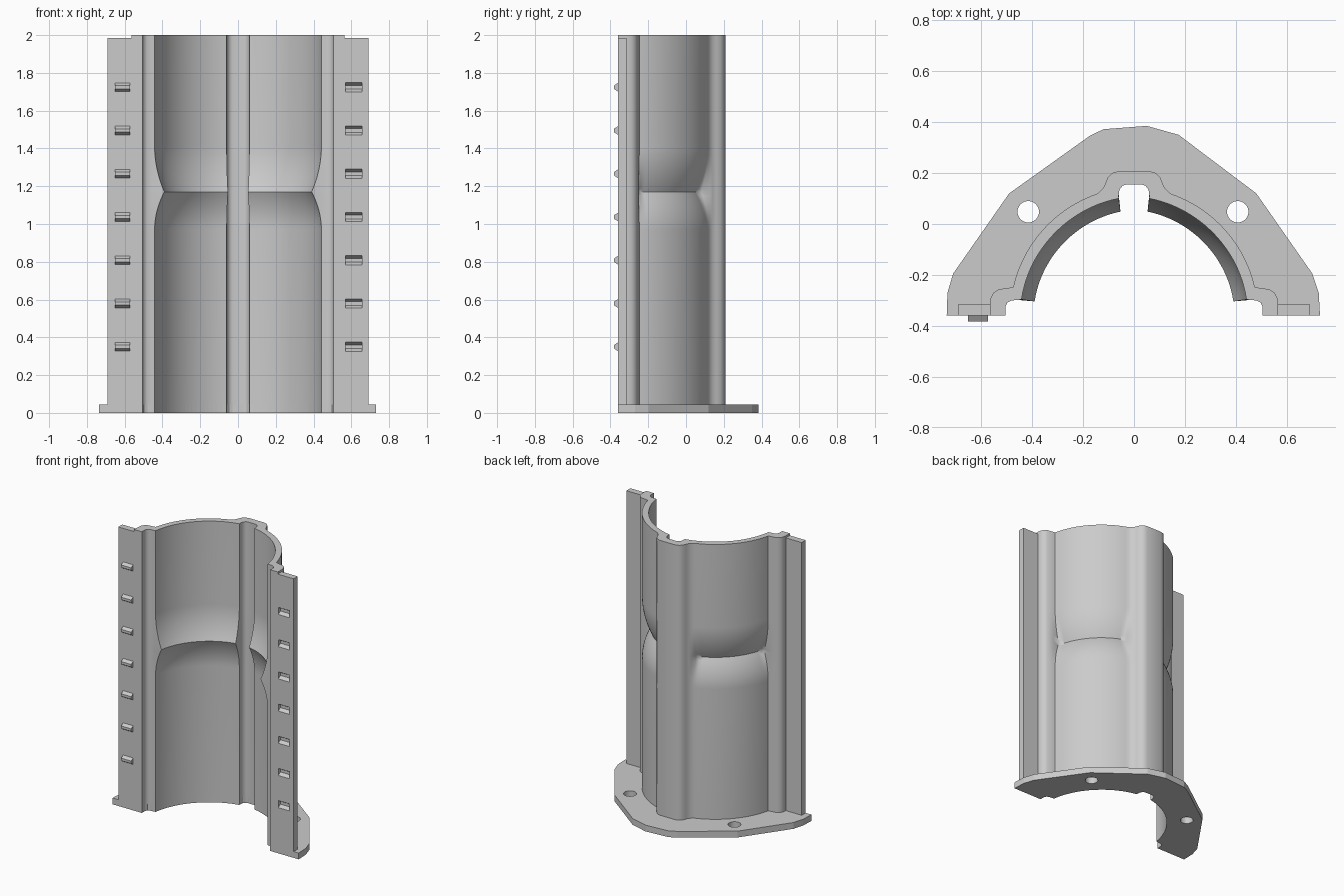
import bpy, bmesh, math

cube = bpy.data.objects.get("Cube")
if cube:
    bpy.data.objects.remove(cube, do_unlink=True)

GREY = (0.6, 0.6, 0.6, 1)
grey = bpy.data.materials.new("light grey")
grey.use_nodes = True
grey.diffuse_color = GREY
grey.node_tree.nodes["Principled BSDF"].inputs["Base Color"].default_value = GREY

FRONT, PLATE_TOP, TOP, WAIST = -0.36, 0.045, 2.0, 1.17


def finish(name, bm):
    bmesh.ops.recalc_face_normals(bm, faces=bm.faces)
    mesh = bpy.data.meshes.new(name)
    bm.to_mesh(mesh)
    bm.free()
    mesh.materials.append(grey)
    obj = bpy.data.objects.new(name, mesh)
    bpy.context.collection.objects.link(obj)
    return obj


def skin(name, rings):
    """Closed solid through a stack of equal rings."""
    bm = bmesh.new()
    loops = [[bm.verts.new(p) for p in ring] for ring in rings]
    n = len(loops[0])
    for a, b in zip(loops, loops[1:]):
        for i in range(n):
            j = (i + 1) % n
            bm.faces.new((a[i], a[j], b[j], b[i]))
    bm.faces.new(loops[0])
    bm.faces.new(loops[-1])
    return finish(name, bm)


def prism(name, outline, z0, z1):
    return skin(name, [[(x, y, z) for x, y in outline] for z in (z0, z1)])


def cut(target, cutter):
    cutter.hide_render = True
    mod = target.modifiers.new("cut", 'BOOLEAN')
    mod.operation = 'DIFFERENCE'
    mod.solver = 'EXACT'
    mod.object = cutter
    bpy.context.view_layer.objects.active = target
    bpy.ops.object.modifier_apply(modifier=mod.name)
    bpy.data.objects.remove(cutter, do_unlink=True)


def arc(a0, a1, r0, r1, dip, depth, ramp, steps=24):
    """Flattened arc; each point carries its waist depth, eased over ramp points at the ends."""
    pts = []
    for i in range(steps + 1):
        s = i / steps
        a = math.radians(a0 + (a1 - a0) * s)
        r = r0 + (r1 - r0) * s - dip * math.sin(math.pi * s)
        ease = min(1, (i + 1) / ramp, (steps + 1 - i) / ramp)
        pts.append((r * math.cos(a), FRONT + r * math.sin(a), depth * ease))
    return pts


def fixed(*pts):
    return [(x, y, 0) for x, y in pts]


def mirrored(half):
    """Full left-to-right run from a half that starts on the centre line."""
    return [(-x, y, d) for x, y, d in reversed(half[1:])] + half


# Shell section, from the rear rib round to the front lip
outer = mirrored(
    fixed((0, .208), (.06, .208), (.085, .2), (.103, .182), (.112, .16), (.12, .142), (.133, .128))
    + arc(73, 13.4, .5, .487, .002, .058, 1.5)
    + fixed((.487, -.25), (.53, -.256), (.552, -.27), (.562, -.29), (.565, -.315), (.565, FRONT)))
inner = mirrored(
    fixed((0, .155), (.03, .155), (.045, .15), (.057, .135), (.06, .115))
    + arc(82.6, 8.2, .464, .446, .006, .052, 1)
    + fixed((.455, -.298), (.48, -.3), (.497, -.308), (.505, -.325), (.505, FRONT)))
section = outer + inner[::-1]


def shell_ring(z):
    t = min(1, (z - WAIST) / .24 if z > WAIST else (WAIST - z) / .2)
    ring = []
    for x, y, depth in section:
        k = 1 - depth * (1 - t) ** 2 / math.hypot(x, y - FRONT)
        ring.append((x * k, FRONT + (y - FRONT) * k, z))
    return ring


levels = [PLATE_TOP] + [WAIST - .2 + .02 * i for i in range(10)]
levels += [WAIST + .02 * i for i in range(13)] + [TOP]
shell = skin("shell", [shell_ring(z) for z in levels])
bpy.context.view_layer.objects.active = shell
shell.select_set(True)
bpy.ops.object.shade_smooth_by_angle(angle=math.radians(42))
shell.select_set(False)

# Base plate with two bolt holes
rim = [(-.735, FRONT), (-.732, -.27), (-.71, -.195), (-.49, .12), (-.175, .345), (-.12, .372),
       (.05, .385), (.175, .35), (.48, .12), (.7, -.195), (.725, -.27), (.73, FRONT)]
plate = prism("base_plate", rim + [(x, y) for x, y, d in reversed(inner)], 0, PLATE_TOP)
for cx in (-.415, .407):
    hole = [(cx + .042 * math.cos(math.tau * i / 32),
             .048 + .042 * math.sin(math.tau * i / 32)) for i in range(32)]
    cut(plate, prism("hole_cutter", hole, -.1, .1))

# Side flanges
flanges = {}
for side, name in ((-1, "right_flange"), (1, "left_flange")):
    box = [(side * x, y) for x, y in ((.565, FRONT), (.69, FRONT), (.69, -.315), (.565, -.315))]
    flanges[side] = prism(name, box, PLATE_TOP, 1.985)


def wedge(name, x0, x1, z, levels):
    """Block that narrows in height along y."""
    return skin(name, [[(x0, y, z - h), (x1, y, z - h), (x1, y, z + h), (x0, y, z + h)]
                       for y, h in levels])


# Locating pegs on one flange, matching sockets in the other
for i in range(7):
    z = .35 + .229 * i
    wedge("peg", -.652, -.573, z, ((FRONT, .023), (FRONT - .022, .009)))
    cut(flanges[1], wedge("socket_cutter", .569, .656, z,
                          ((FRONT - .01, .025), (FRONT, .025), (FRONT + .025, .01))))
